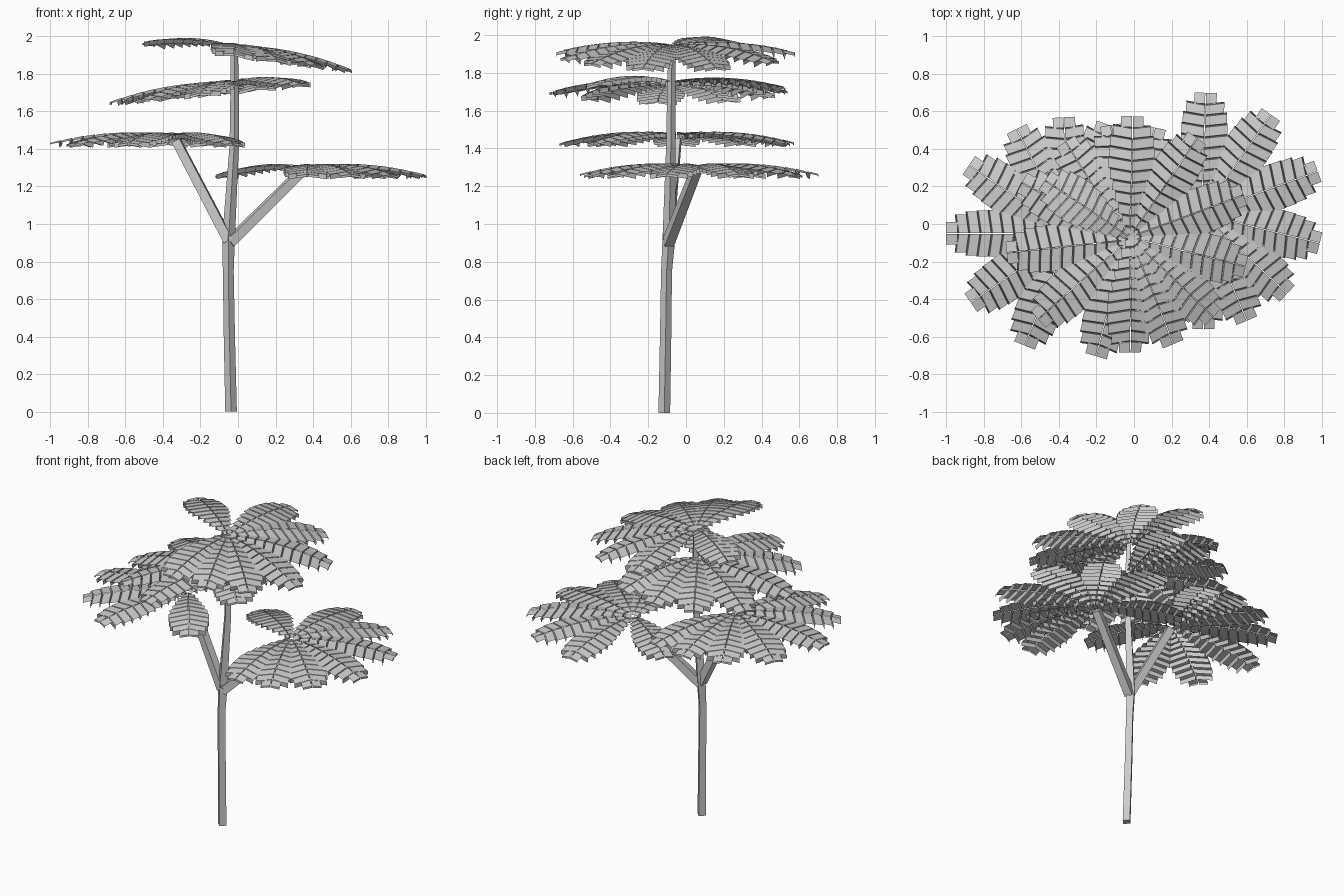
import bpy, bmesh, math
from mathutils import Matrix, Vector

if "Cube" in bpy.data.objects:
    bpy.data.objects.remove(bpy.data.objects["Cube"])

grey = bpy.data.materials.new("plain grey")
grey.diffuse_color = (0.6, 0.6, 0.6, 1)
grey.use_nodes = True
grey.node_tree.nodes["Principled BSDF"].inputs["Base Color"].default_value = grey.diffuse_color


def finish(bm, name):
    mesh = bpy.data.meshes.new(name)
    bm.to_mesh(mesh)
    bm.free()
    mesh.materials.append(grey)
    obj = bpy.data.objects.new(name, mesh)
    bpy.context.collection.objects.link(obj)
    return obj


def limb(name, path, square_on=False):
    """Four-sided limb swept along (x, y, z, radius) points."""
    bm = bmesh.new()
    rings = []
    direction = Vector(path[-1][:3]) - Vector(path[0][:3])
    # Slanted limbs get cross-sections square to their own direction
    frame = direction.to_track_quat('Z', 'Y') if square_on else Matrix.Identity(3)
    phase = math.pi / 4 if square_on else 0
    for x, y, z, r in path:
        ring = []
        for k in range(4):
            a = phase + k * math.pi / 2
            ring.append(bm.verts.new(Vector((x, y, z)) + frame @ Vector((r * math.cos(a), r * math.sin(a), 0))))
        rings.append(ring)
    for a, b in zip(rings, rings[1:]):
        for k in range(4):
            j = (k + 1) % 4
            bm.faces.new((a[k], a[j], b[j], b[k]))
    bm.faces.new(rings[0][::-1])
    bm.faces.new(rings[-1])
    finish(bm, name)


# Trunk and its side branches
limb("trunk", [(-.037, -.115, 0, .031), (-.046, -.108, .4, .030), (-.052, -.103, .75, .029),
               (-.05, -.09, .93, .034), (-.02, -.08, 1.42, .025), (-.018, -.077, 1.75, .022),
               (-.02, -.073, 1.945, .019)])
limb("left_branch", [(-.05, -.095, .91, .036), (-.33, -.05, 1.445, .033)], True)
limb("right_branch", [(-.045, -.095, .90, .037), (.345, .055, 1.285, .033)], True)

# Half width of a frond along its length
WIDTH = [(0, .012), (.25, .07), (.55, .125), (.75, .122), (.9, .095), (1, .03)]


def half_width(t):
    for (t0, w0), (t1, w1) in zip(WIDTH, WIDTH[1:]):
        if t <= t1:
            return w0 + (w1 - w0) * (t - t0) / (t1 - t0)
    return WIDTH[-1][1]


def arch(t):
    return .09 * t - .13 * t * t


def add_frond(bm, angle, length, slats=11):
    """Arching frond: pleated leaflets on both sides, each a flat top with a groove after it."""
    turn = Matrix.Rotation(math.radians(angle), 4, 'Z')
    step = length / slats
    for i in range(slats):
        t0, t1 = i / slats, (i + 1) / slats
        w = half_width((t0 + t1) / 2)
        sweep = .14 * w if i < slats - 1 else 0
        drop = .14 * w
        r0, r1 = max(t0 * length, .012), t1 * length
        # profile along the rib: top, then down into the groove and up again
        profile = [(r0, arch(t0)), (r1 - .14 * step, arch(t1)),
                   (r1 - .06 * step, arch(t1) - .026), (r1, arch(t1))]
        if i == slats - 1:
            profile = [(r0, arch(t0)), (r1, arch(t1)), (r1, arch(t1) - .012)]
        for s in (1, -1):
            inner = [bm.verts.new(turn @ Vector((r, s * .002, z))) for r, z in profile]
            outer = [bm.verts.new(turn @ Vector((r + sweep, s * w, z - drop))) for r, z in profile]
            for k in range(len(profile) - 1):
                f = (inner[k], inner[k + 1], outer[k + 1], outer[k])
                bm.faces.new(f if s > 0 else f[::-1])


FRONDS = [(146, .54), (88, .645), (55, .645), (20, .66), (-14, .65), (-43, .625), (-67, .62), (-89, .615)]


def crown(name, centre, turn, tilt):
    bm = bmesh.new()
    for angle, length in FRONDS:
        add_frond(bm, angle + turn, length)
    bm.transform(Matrix.Translation(centre) @ Matrix.Rotation(math.radians(tilt), 4, 'Y'))
    finish(bm, name)


# Four leaf crowns
crown("top_crown", (-.025, -.07, 1.95), 0, 7.5)
crown("upper_crown", (-.03, -.085, 1.755), 166, -5.5)
crown("left_crown", (-.342, -.05, 1.473), 160, 0)
crown("right_crown", (.36, .055, 1.305), 0, 0)
